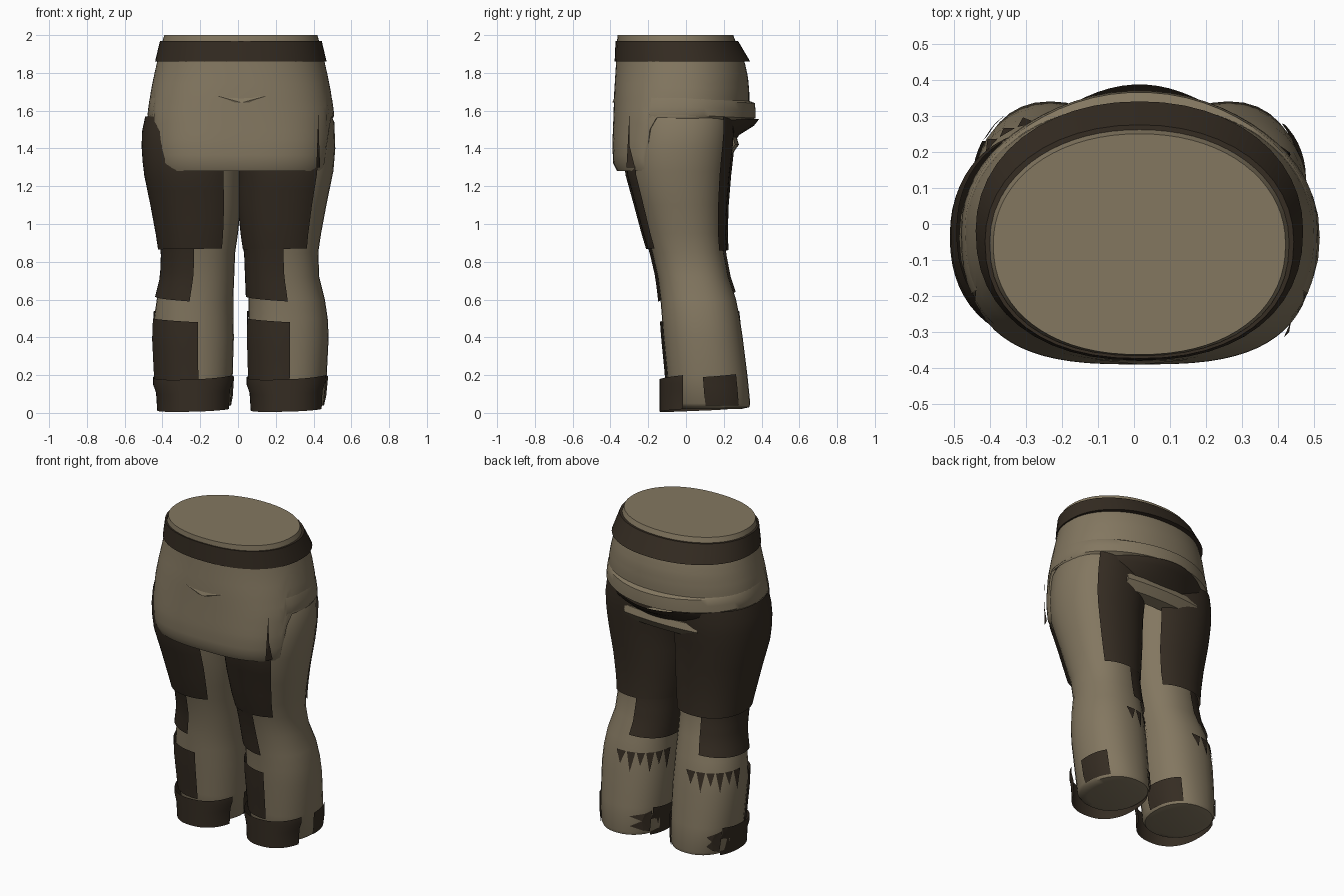
import bpy, math

if "Cube" in bpy.data.objects:
    bpy.data.objects.remove(bpy.data.objects["Cube"])

CX = 0.015  # symmetry plane of the garment


def material(name, rgb):
    m = bpy.data.materials.new(name)
    m.diffuse_color = (*rgb, 1)
    m.use_nodes = True
    m.node_tree.nodes["Principled BSDF"].inputs["Base Color"].default_value = m.diffuse_color
    return m


TAN = material("tan cloth", (0.228, 0.185, 0.118))
DARK = material("dark leather", (0.035, 0.025, 0.016))


def make(name, verts, faces, mat, smooth=True):
    me = bpy.data.meshes.new(name)
    me.from_pydata(verts, [], faces)
    me.materials.append(mat)
    ob = bpy.data.objects.new(name, me)
    bpy.context.collection.objects.link(ob)
    bpy.context.view_layer.objects.active = ob
    ob.select_set(True)
    if smooth:
        bpy.ops.object.shade_smooth_by_angle(angle=math.radians(40))
    ob.select_set(False)
    return ob


def section(table, z):
    """Interpolate a table of cross-sections, sorted from high to low z."""
    z = max(min(z, table[0][0]), table[-1][0])
    for a, b in zip(table, table[1:]):
        if b[0] <= z:
            t = (a[0] - z) / (a[0] - b[0])
            return [p + (q - p) * t for p, q in zip(a[1:], b[1:])]


def oval(x0, x1, y0, y1, n, deg, off=0.0, back=None):
    """Point on a rounded oval; the back half may have its own squareness."""
    c, s = math.cos(math.radians(deg)), math.sin(math.radians(deg))
    if back and s > 0:
        n = back
    px = math.copysign(abs(c) ** (2 / n), c) * ((x1 - x0) / 2 + off)
    py = math.copysign(abs(s) ** (2 / n), s) * ((y1 - y0) / 2 + off)
    return (x0 + x1) / 2 + px, (y0 + y1) / 2 + py


def grid(rows, cols, closed):
    m = cols if closed else cols - 1
    return [(r * cols + c, (r + 1) * cols + c,
             (r + 1) * cols + (c + 1) % cols, r * cols + (c + 1) % cols)
            for r in range(rows - 1) for c in range(m)]


# Leg sections: z, inner x, outer x, front y, back y
LEG = [(1.60, 0.03, 0.48, -0.27, 0.23), (1.54, 0.00, 0.51, -0.29, 0.24),
       (1.40, 0.00, 0.515, -0.305, 0.23), (1.28, 0.01, 0.505, -0.30, 0.215),
       (1.10, 0.015, 0.468, -0.25, 0.20), (0.95, 0.03, 0.44, -0.21, 0.195),
       (0.85, 0.045, 0.425, -0.18, 0.20), (0.72, 0.05, 0.43, -0.15, 0.225),
       (0.60, 0.055, 0.46, -0.135, 0.265), (0.50, 0.055, 0.475, -0.127, 0.285),
       (0.40, 0.052, 0.48, -0.12, 0.30), (0.20, 0.058, 0.47, -0.10, 0.325),
       (0.05, 0.068, 0.455, -0.09, 0.34), (0.03, 0.08, 0.44, -0.075, 0.335),
       (0.02, 0.12, 0.40, -0.03, 0.29)]


def leg_point(side, deg, z, off=0.0):
    x0, x1, y0, y1 = section(LEG, z)
    if side < 0:
        x0, x1 = 2 * CX - x1, 2 * CX - x0
    return (*oval(x0, x1, y0, y1, 2.2, deg, off), z)


def leg_patch(name, side, a0, a1, top, bottom, off, cols=20, rows=7):
    """Sheet over a leg; top and bottom are functions of the 0..1 arc position."""
    v = []
    for r in range(rows):
        for c in range(cols):
            u = c / (cols - 1)
            z = top(u) + (bottom(u) - top(u)) * r / (rows - 1)
            v.append(leg_point(side, a0 + (a1 - a0) * u, z, off))
    return make(name, v, grid(rows, cols, False), DARK)


for side, tag in ((1, "right"), (-1, "left")):
    right = side > 0
    # Leg body
    N = 32
    zs = [s[0] for s in LEG]
    v = [leg_point(side, 360 * c / N, z) for z in zs for c in range(N)]
    f = grid(len(zs), N, True)
    f += [tuple(range(N)), tuple(range(len(v) - 1, len(v) - N - 1, -1))]
    make(tag + "_leg", v, f, TAN)

    # Leather thigh, knee and shin panels
    leg_patch(tag + "_thigh_panel", side, 52, 306 if right else 301, lambda u: 1.57,
              lambda u: 0.86 + 0.01 * u, 0.017 if right else 0.026, 40, 10)
    leg_patch(tag + "_knee_panel", side, 97 if right else 102, 271 if right else 264,
              lambda u: 0.88, lambda u: 0.64 - 0.05 * u, 0.013)
    leg_patch(tag + "_shin_panel", side, 195, 272 if right else 275,
              lambda u: 0.50 - 0.02 * u, lambda u: 0.17, 0.012)

    # Pointed scraps behind the calf
    v, f = [], []
    for i in range(6):
        a = 83 + i * 16
        drop = 0.08 + 0.04 * (i % 2)
        v += [leg_point(side, a, 0.54, 0.007), leg_point(side, a + 14, 0.54, 0.007),
              leg_point(side, a + 8, 0.54 - drop, 0.007)]
        f.append((3 * i, 3 * i + 2, 3 * i + 1))
    make(tag + "_calf_points", v, f, DARK, False)

    # Loose ankle cuff, open at the back
    v = []
    for z, e in ((0.20, 0.0), (0.165, 0.0), (0.12, -0.016), (0.02, -0.022)):
        x0, x1 = (0.045 - e, 0.48 + e) if right else (-0.45 - e, -0.01 + e)
        for c in range(28):
            u = c / 27
            x, y = oval(x0, x1, -0.14, 0.33, 2.3, 148 + 187 * u)
            v.append((x, y, z - math.sin(math.pi * u) * (0.025 if z > 0.1 else 0.015)))
    make(tag + "_ankle_cuff", v, grid(4, 28, False), DARK)

    # Torn ankle scraps on both flanks
    leg_patch(tag + "_ankle_patch", side, -5, 42 if right else 56,
              lambda u: 0.19 + 0.015 * u, lambda u: 0.04, 0.008, 8, 4)
    w = 12 if right else 0
    tear = [leg_point(side, a, z, 0.007) for a, z in
            ((150, 0.18), (138, 0.165), (124 - w, 0.15), (134, 0.12),
             (126 - w, 0.09), (138, 0.06), (150, 0.05))]
    make(tag + "_ankle_tear", tear, [(0, 1, 3), (1, 2, 3), (0, 3, 6), (3, 4, 5), (3, 5, 6)], DARK, False)

# Hip sections: z, left x, right x, front y, back y, squareness of front
HIP = [(2.00, -0.39, 0.42, -0.362, 0.25, 2.2), (1.96, -0.402, 0.432, -0.366, 0.265, 2.2),
       (1.86, -0.428, 0.458, -0.37, 0.31, 2.25), (1.78, -0.446, 0.476, -0.375, 0.328, 2.3),
       (1.70, -0.462, 0.492, -0.38, 0.335, 2.4),
       (1.57, -0.478, 0.508, -0.384, 0.335, 2.6), (1.42, -0.468, 0.498, -0.39, 0.33, 2.9),
       (1.31, -0.458, 0.488, -0.385, 0.33, 2.9), (1.28, -0.445, 0.475, -0.365, 0.32, 2.9)]


def hip_point(deg, z, off=0.0):
    return (*oval(*section(HIP, z), deg, off, 2.1), z)


def hem(deg):
    """Low hem at the front flap, high hem at the sides and back."""
    t = min(max((-math.sin(math.radians(deg)) - 0.3) / 0.13, 0), 1)
    return 1.57 - 0.29 * t * t * (3 - 2 * t)


# Hips with front flap
N, R = 72, 18
v = [hip_point(360 * c / N, 2 + (hem(360 * c / N) - 2) * r / (R - 1))
     for r in range(R) for c in range(N)]
v += [(CX + (p[0] - CX) * 0.9, p[1] * 0.9, p[2] + 0.01) for p in v[-N:]]
f = grid(R + 1, N, True) + [tuple(range(N))]
make("hips", v, f, TAN)

# Flared belt
N = 48
v = []
for z, x0, x1, y0, y1 in ((1.97, -0.40, 0.43, -0.365, 0.26), (1.97, -0.413, 0.443, -0.373, 0.275),
                          (1.86, -0.439, 0.469, -0.378, 0.34), (1.86, -0.424, 0.454, -0.365, 0.30)):
    v += [(*oval(x0, x1, y0, y1, 2.25, 360 * c / N, 0, 2.1), z) for c in range(N)]
make("belt", v, grid(4, N, True), DARK)

# Puffed cloth fold around the sides and back
v = []
for z, off in ((1.675, -0.008), (1.66, 0.008), (1.62, 0.012), (1.58, 0.012), (1.56, -0.02)):
    for c in range(40):
        a = -22 + 224 * c / 39
        k = max(0, math.sin(math.radians(a)))
        x, y, _ = hip_point(a, z, off * (0.2 + 0.8 * k))
        v.append((x, y + 0.022 * k ** 6 * (off > 0), z - 0.02 * k))
make("back_fold", v, grid(5, 40, False), TAN)

# Leather seat flaring out under the fold, widest in the middle
v = []
for z, y1, w, b in ((1.555, 0.335, 0.46, 0.052), (1.52, 0.325, 0.46, 0.035),
                    (1.47, 0.27, 0.465, 0.01), (1.38, 0.23, 0.475, 0)):
    for c in range(30):
        a = 32 + 116 * c / 29
        x, y = oval(CX - w, CX + w, -0.35, y1, 2.05, a)
        v.append((x, y + b * math.sin(math.radians(a)) ** 8, z))
make("seat_flare", v, grid(4, 30, False), DARK)

# Cloth roll under the seat
v = []
for c in range(13):
    u = c / 12 * 2 - 1
    for y, z in ((0.18, 1.47), (0.268, 1.46), (0.28, 1.42), (0.245, 1.37), (0.17, 1.36)):
        v.append((0.26 * u, y - 0.02 * u * u, z))
f = grid(13, 5, True) + [(4, 3, 2, 1, 0), (60, 61, 62, 63, 64)]
make("seat_roll", v, f, TAN)

# Small belly fold and the leather sliver at the flap edge
make("belly_fold", [(-0.11, -0.376, 1.678), (0.15, -0.376, 1.678), (0.07, -0.378, 1.642),
                    (-0.03, -0.378, 1.642), (0.02, -0.39, 1.642)],
     [(0, 4, 1), (0, 3, 4), (4, 2, 1), (3, 2, 4)], TAN, False)
make("flap_sliver", [(0.425, -0.30, 1.58), (0.435, -0.27, 1.30), (0.415, -0.315, 1.30),
                     (0.43, -0.30, 1.42)],
     [(0, 2, 3), (3, 2, 1)], DARK, False)
